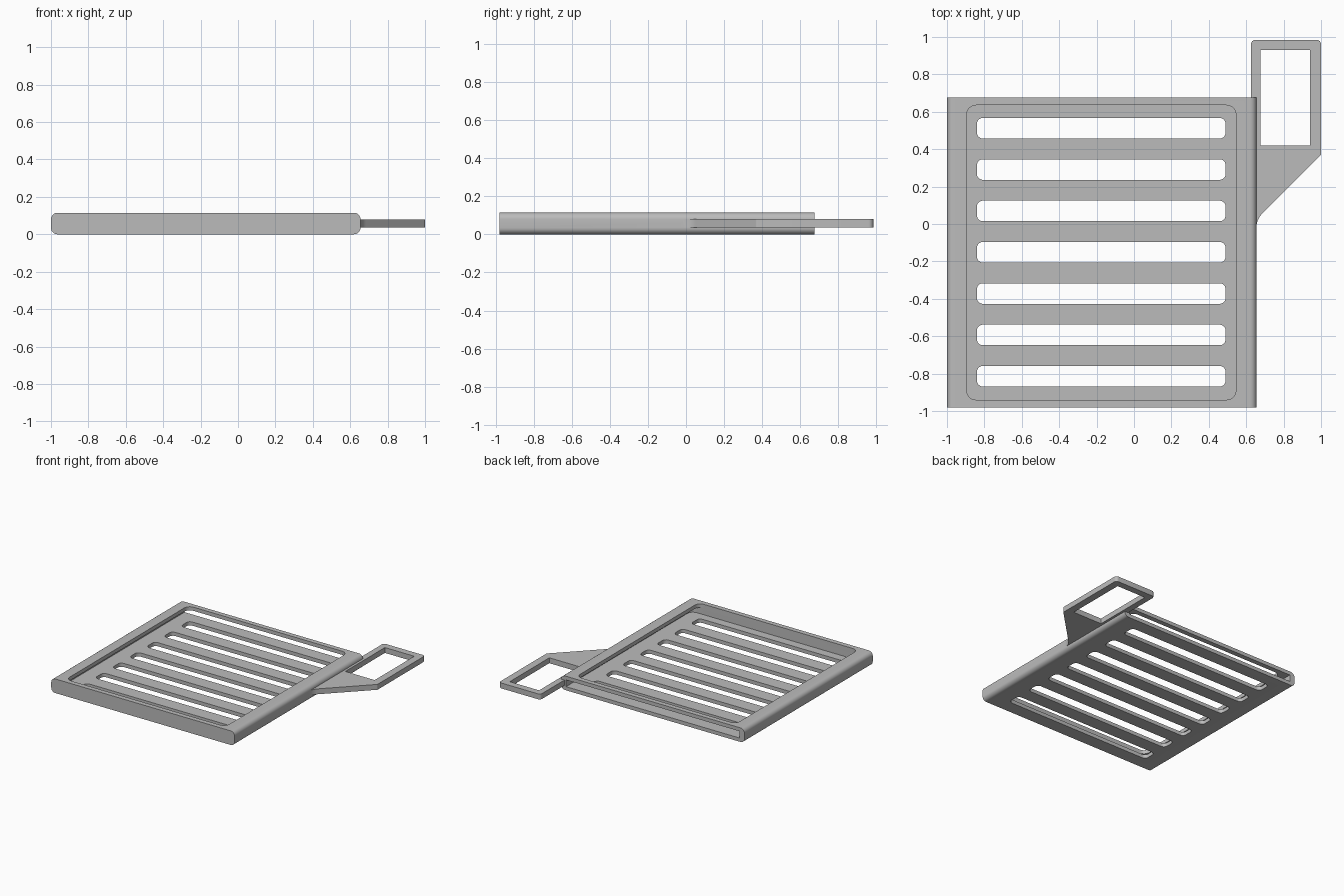
import bpy
import bmesh
import math
from mathutils import Vector

old = bpy.data.objects.get("Cube")
if old:
    bpy.data.objects.remove(old, do_unlink=True)

grey = bpy.data.materials.new("plain grey")
grey.use_nodes = True
GREY = (0.5, 0.5, 0.5, 1)
grey.diffuse_color = GREY
grey.node_tree.nodes["Principled BSDF"].inputs["Base Color"].default_value = GREY


def rounded(corners, steps=6):
    """Round each (x, y, radius) corner of a counter-clockwise outline."""
    out = []
    for i, (x, y, r) in enumerate(corners):
        p = Vector((x, y))
        a = (Vector(corners[i - 1][:2]) - p).normalized()
        b = (Vector(corners[(i + 1) % len(corners)][:2]) - p).normalized()
        if r == 0:
            out.append(p)
            continue
        half = a.angle(b) / 2
        centre = p + (a + b).normalized() * r / math.sin(half)
        start = p + a * r / math.tan(half) - centre
        end = p + b * r / math.tan(half) - centre
        turn = math.atan2(start.x * end.y - start.y * end.x, start.dot(end))
        for k in range(steps + 1):
            t = turn * k / steps
            c, s = math.cos(t), math.sin(t)
            out.append(centre + Vector((start.x * c - start.y * s,
                                        start.x * s + start.y * c)))
    return out


def box_outline(x0, x1, y0, y1, r):
    return rounded([(x0, y0, r), (x1, y0, r), (x1, y1, r), (x0, y1, r)])


def extrude(name, outline, lo, hi, along_y=False):
    """Extrude an outline along z, or an x-z outline along y."""
    bm = bmesh.new()
    rings = []
    for h in (lo, hi):
        rings.append([bm.verts.new((p.x, h, p.y) if along_y else (p.x, p.y, h))
                      for p in outline])
    bm.faces.new(rings[0])
    bm.faces.new(rings[1])
    n = len(outline)
    for i in range(n):
        j = (i + 1) % n
        bm.faces.new((rings[0][i], rings[0][j], rings[1][j], rings[1][i]))
    bmesh.ops.recalc_face_normals(bm, faces=bm.faces)
    mesh = bpy.data.meshes.new(name)
    bm.to_mesh(mesh)
    bm.free()
    mesh.materials.append(grey)
    obj = bpy.data.objects.new(name, mesh)
    bpy.context.collection.objects.link(obj)
    return obj


def combine(target, tool, operation="DIFFERENCE"):
    bpy.ops.object.select_all(action="DESELECT")
    target.select_set(True)
    bpy.context.view_layer.objects.active = target
    mod = target.modifiers.new("cut", "BOOLEAN")
    mod.operation = operation
    mod.solver = "EXACT"
    mod.object = tool
    bpy.ops.object.modifier_apply(modifier=mod.name)
    bpy.data.objects.remove(tool, do_unlink=True)


# Flat sleeve with rounded long sides
sleeve = extrude("slotted_sleeve", box_outline(-1, 0.655, 0, 0.115, 0.035),
                 -0.98, 0.675, along_y=True)

# Looped handle sprouting from the side wall
handle = extrude("handle", rounded([
    (0.625, -0.03, 0), (0.655, -0.03, 0), (0.655, 0.025, 0.1), (1, 0.37, 0.015),
    (1, 0.985, 0.025), (0.625, 0.985, 0.025)]), 0.036, 0.08)
combine(handle, extrude("handle_hole", box_outline(0.675, 0.94, 0.42, 0.93, 0.002),
                        0, 0.2))
combine(sleeve, handle, "UNION")

# Inner pocket, open at the back
pocket = rounded([(-0.955, -0.94, 0.05), (0.61, -0.94, 0.05),
                  (0.61, 0.8, 0), (-0.955, 0.8, 0)])
# The handle loop lies outside the pocket's width
combine(sleeve, extrude("pocket_cutter", pocket, 0.03, 0.085))

# Large opening in the top
combine(sleeve, extrude("window_cutter",
                        box_outline(-0.895, 0.545, -0.94, 0.635, 0.05), 0.05, 0.2))

# Row of slots through the floor
for i in range(7):
    y = 0.512 - i * 0.221
    combine(sleeve, extrude("slot_cutter",
                            box_outline(-0.84, 0.49, y - 0.055, y + 0.055, 0.032),
                            -0.1, 0.06))

bpy.ops.object.select_all(action="DESELECT")
sleeve.select_set(True)
bpy.context.view_layer.objects.active = sleeve
bpy.ops.object.shade_smooth_by_angle(angle=math.radians(30))
